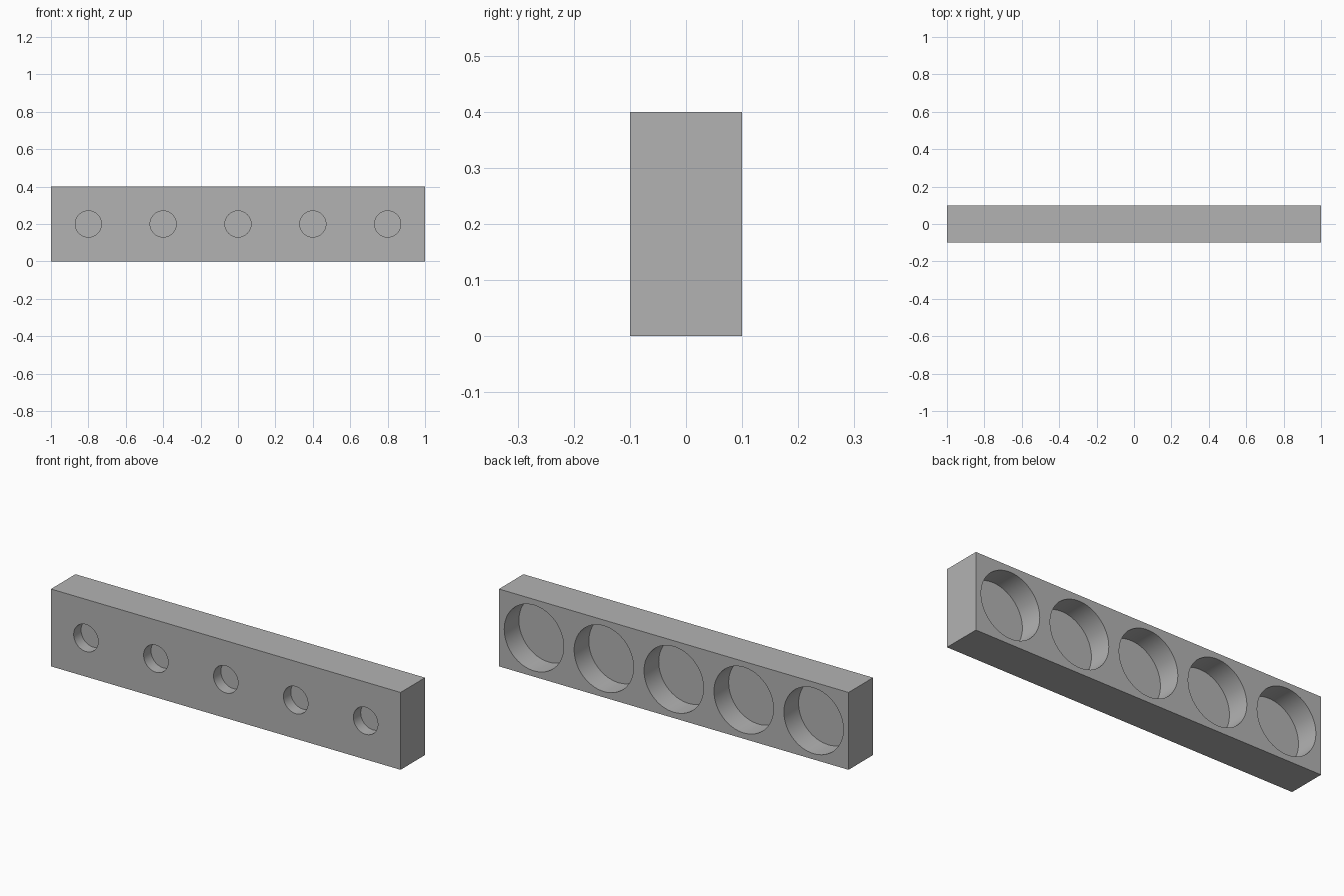
import bpy
import math

if "Cube" in bpy.data.objects:
    bpy.data.objects.remove(bpy.data.objects["Cube"], do_unlink=True)

LENGTH, DEPTH, HEIGHT = 2.0, 0.2, 0.4
SPACING = 0.4

# Single flat grey
grey = bpy.data.materials.new("grey")
grey.use_nodes = True
colour = (0.45, 0.45, 0.45, 1)
grey.diffuse_color = colour
grey.node_tree.nodes["Principled BSDF"].inputs["Base Color"].default_value = colour

# Solid bar
bpy.ops.mesh.primitive_cube_add(size=1, location=(0, 0, HEIGHT / 2))
bar = bpy.context.object
bar.name = "bar"
bar.scale = (LENGTH, DEPTH, HEIGHT)
bpy.ops.object.transform_apply(location=False, rotation=False, scale=True)
bar.data.materials.append(grey)


def cut_pocket(name, x, face_y, radius, depth):
    """Add a hidden cylinder centred on the pocket mouth and cut it from the bar."""
    bpy.ops.mesh.primitive_cylinder_add(
        vertices=64, radius=radius, depth=2 * depth,
        location=(x, face_y, HEIGHT / 2), rotation=(math.pi / 2, 0, 0))
    cutter = bpy.context.object
    cutter.name = name
    cutter.data.materials.append(grey)
    cutter.hide_render = True
    cutter.hide_set(True)
    cut = bar.modifiers.new(name, "BOOLEAN")
    cut.operation = "DIFFERENCE"
    cut.solver = "EXACT"
    cut.object = cutter
    return cutter


# Small blind holes in front, wide pockets behind
cutters = []
for i in range(-2, 3):
    cutters.append(cut_pocket("front_hole_cutter", i * SPACING, -DEPTH / 2, 0.07, 0.06))
    cutters.append(cut_pocket("back_pocket_cutter", i * SPACING, DEPTH / 2, 0.17, 0.12))

# Apply the cuts and smooth the round walls
bpy.ops.object.select_all(action="DESELECT")
bar.select_set(True)
bpy.context.view_layer.objects.active = bar
for name in [m.name for m in bar.modifiers]:
    bpy.ops.object.modifier_apply(modifier=name)
for cutter in cutters:
    bpy.data.objects.remove(cutter, do_unlink=True)
bpy.ops.object.shade_smooth_by_angle(angle=math.radians(30))
